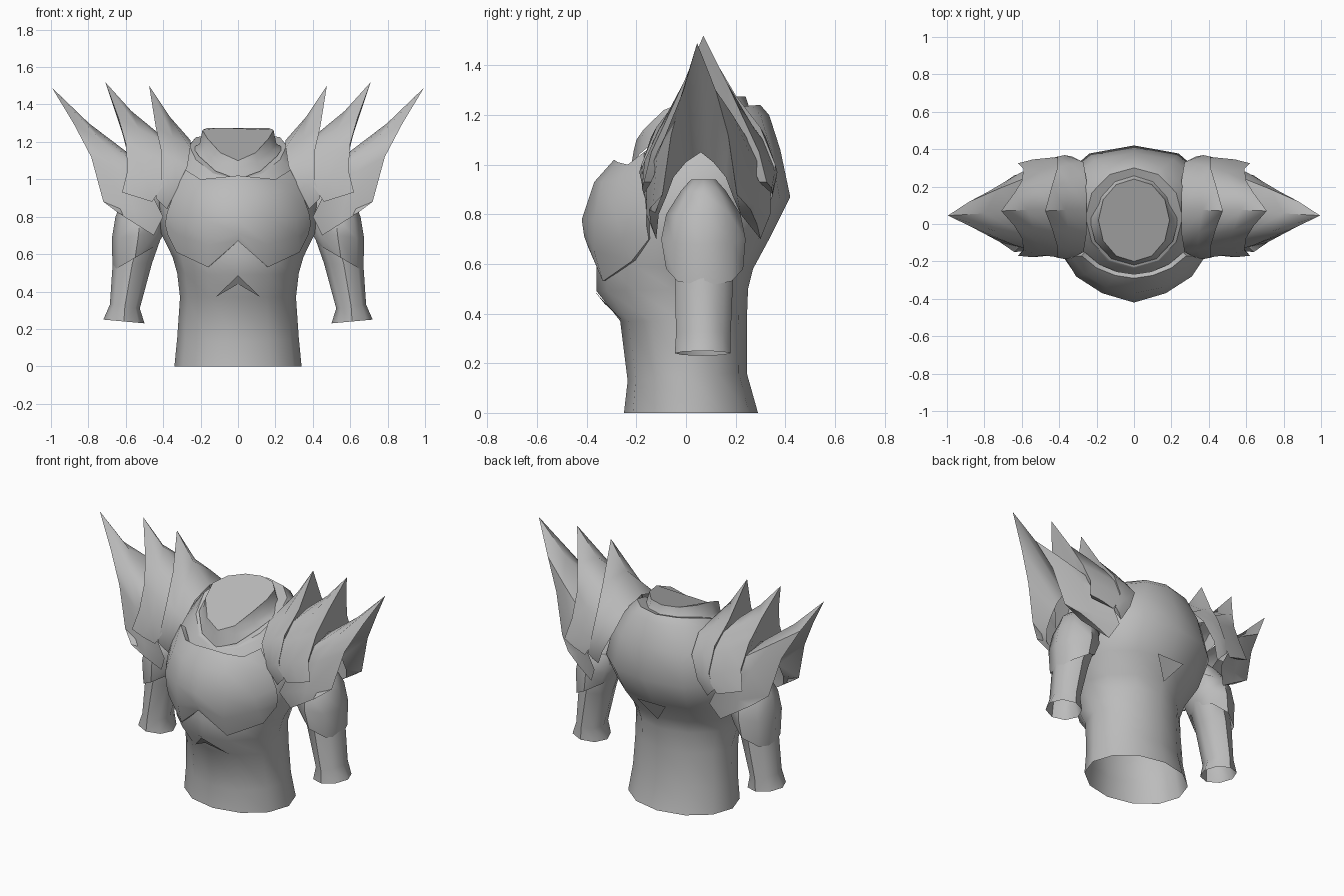
import bpy, math

if "Cube" in bpy.data.objects:
    bpy.data.objects.remove(bpy.data.objects["Cube"])

steel = bpy.data.materials.new("grey_steel")
steel.diffuse_color = (0.5, 0.5, 0.5, 1)
steel.use_nodes = True
steel.node_tree.nodes["Principled BSDF"].inputs["Base Color"].default_value = steel.diffuse_color


def make(name, verts, faces, thickness=0, mirror=False, angle=45):
    me = bpy.data.meshes.new(name)
    me.from_pydata(verts, [], faces)
    me.materials.append(steel)
    ob = bpy.data.objects.new(name, me)
    bpy.context.collection.objects.link(ob)
    bpy.ops.object.select_all(action='DESELECT')
    ob.select_set(True)
    bpy.context.view_layer.objects.active = ob
    if thickness:
        m = ob.modifiers.new("thickness", 'SOLIDIFY')
        m.thickness, m.offset = thickness, -1
        bpy.ops.object.modifier_apply(modifier=m.name)
    if mirror:
        m = ob.modifiers.new("mirror", 'MIRROR')
        m.use_clip = m.use_mirror_merge = False
        bpy.ops.object.modifier_apply(modifier=m.name)
    bpy.ops.object.shade_smooth_by_angle(angle=math.radians(angle))
    return ob


def grid(name, rows, closed=False, cap=False, ends=False, **kw):
    """Skin a list of equally long point rows."""
    n = len(rows[0])
    verts = [p for r in rows for p in r]
    faces = []
    for r in range(len(rows) - 1):
        for c in range(n if closed else n - 1):
            d = (c + 1) % n
            faces.append((r * n + c, (r + 1) * n + c, (r + 1) * n + d, r * n + d))
    if cap:
        faces.append(tuple(range(n)))
    if ends:
        first = [r * n for r in range(len(rows))]
        faces.append(tuple(reversed(first)))
        faces.append(tuple(i + n - 1 for i in first))
    return make(name, verts, faces, **kw)


def ring(x0, x1, y0, y1, za, zb, n, power=0, box=1):
    """Oval ring whose height runs from za (front or outer) to zb.
    A box value under 1 squares off the back half."""
    pts = []
    for i in range(n):
        a = 2 * math.pi * i / n - math.pi / 2
        s, c = math.sin(a), math.cos(a)
        t = ((1 - s) / 2) ** power if power else (1 + c) / 2
        if s > 0.01:
            s, c = s ** box, math.copysign(abs(c) ** box, c)
        pts.append(((x0 + x1) / 2 + (x1 - x0) / 2 * c,
                    (y0 + y1) / 2 + (y1 - y0) / 2 * s, zb + (za - zb) * t))
    return pts


def body(rings, n=12, power=2):
    return [ring(-rx, rx, yf, yb, zf, zb, n, power, *box)
            for zf, zb, rx, yf, yb, *box in rings]


# Torso: front height, back height, half width, front y, back y, squareness
grid("torso", body([
    (1.00, 1.24, .26, -.23, .30), (1.00, 1.20, .29, -.235, .335, .9),
    (.98, 1.06, .38, -.25, .38, .85), (.87, .87, .43, -.33, .42, .85),
    (.73, .70, .41, -.36, .335, .9), (.60, .58, .35, -.36, .27),
    (.49, .50, .325, -.36, .25), (.37, .37, .31, -.265, .245),
    (.13, .16, .325, -.235, .245), (0, 0, .34, -.25, .29)]), closed=True)

# Collar with sloping closed top, and the ledge around it
grid("collar", body([
    (1.10, 1.275, .19, -.20, .24), (1.06, 1.20, .205, -.21, .265),
    (1.00, 1.18, .24, -.22, .29)], 12, 4), closed=True, cap=True)
grid("collar_ledge", body([
    (1.01, 1.22, .20, -.20, .25), (1.00, 1.24, .26, -.23, .30)]), closed=True)

# Chest plate, centre to side, top to bottom
half = [
    [(0, -.29, 1.02), (.10, -.275, 1.01), (.20, -.235, 1.0), (.28, -.17, 1.05)],
    [(0, -.37, .93), (.15, -.34, .93), (.26, -.27, .94), (.34, -.17, .93)],
    [(0, -.42, .78), (.17, -.37, .78), (.31, -.28, .79), (.38, -.16, .82)],
    [(0, -.41, .71), (.16, -.37, .65), (.32, -.26, .70), (.39, -.16, .76)],
    [(0, -.395, .67), (.16, -.335, .53), (.33, -.22, .61), (.375, -.15, .70)],
]
grid("chest_plate", [[(-x, y, z) for x, y, z in r[:0:-1]] + r for r in half],
     thickness=.03)

# Belly chevron and the angular facet on the back
make("belly_chevron",
     [(0, -.366, .487), (-.12, -.254, .37), (.12, -.254, .37), (0, -.328, .44)],
     [(0, 1, 3), (0, 3, 2)], angle=20)
make("back_facet", [(.1, .345, .70), (-.1, .345, .70), (0, .28, .57)], [(0, 2, 1)])


# Sleeves and upper arm guards: outer and inner height, x range, y range
def limb(rings, n=8):
    return [ring(x0, x1, y0, y1, zo, zi, n) for zo, zi, x0, x1, y0, y1 in rings]


grid("sleeve", limb([
    (.80, .84, .36, .60, -.04, .19), (.72, .72, .40, .63, -.05, .20),
    (.55, .55, .46, .67, -.045, .19), (.33, .31, .525, .685, -.04, .18),
    (.25, .23, .50, .72, -.045, .18)]), closed=True, mirror=True, angle=50)
grid("arm_guard", limb([
    (.94, .94, .42, .56, .02, .12), (.89, .90, .40, .62, -.02, .16),
    (.80, .80, .39, .655, -.08, .22), (.68, .72, .39, .675, -.10, .24),
    (.51, .65, .43, .67, -.08, .23)]), closed=True, cap=True, mirror=True, angle=50)


# Shoulder blades: front half edges from lowest corner up to the ridge,
# as inner edge, outer edge and the underside line the spike folds back to;
# each edge is reflected to the back about its own depth
def blade(name, inner, outer, under, depth):
    a, b, c = [e + [(x, d - y, z) for x, y, z in e[-2::-1]]
               for e, d in zip((inner, outer, under), (.18, depth, depth))]
    mid = [tuple((u + v) / 2 for u, v in zip(p, q)) for p, q in zip(a, b)]
    mid = [(x, y + (y - .08) * .03, z - (.02 if i == 4 else 0))
           for i, (x, y, z) in enumerate(mid)]
    grid(name, [a, mid, b, c], ends=True, mirror=True, angle=60)


blade("inner_shoulder_blade",
      [(.38, -.15, .84), (.33, -.18, .94), (.27, -.15, 1.07), (.255, -.06, 1.17),
       (.255, .08, 1.21)],
      [(.44, -.17, .90), (.41, -.18, 1.0), (.41, -.12, 1.15), (.44, -.02, 1.28),
       (.475, .07, 1.50)],
      [(.42, -.13, .90), (.40, -.14, 1.0), (.39, -.09, 1.10), (.40, -.02, 1.17),
       (.40, .08, 1.21)], .18)
blade("middle_shoulder_blade",
      [(.46, -.17, .88), (.39, -.18, .98), (.40, -.13, 1.10), (.42, -.05, 1.21),
       (.43, .08, 1.25)],
      [(.62, -.17, .93), (.59, -.14, 1.05), (.60, -.075, 1.19), (.64, -.01, 1.33),
       (.71, .07, 1.52)],
      [(.58, -.14, .93), (.57, -.11, 1.0), (.57, -.07, 1.06), (.57, -.02, 1.10),
       (.58, .08, 1.14)], .155)
blade("outer_shoulder_blade",
      [(.45, -.12, .70), (.40, -.16, .80), (.48, -.16, .96), (.57, -.07, 1.10),
       (.60, .07, 1.15)],
      [(.64, -.15, .82), (.72, -.095, .88), (.785, -.06, 1.12), (.88, -.01, 1.30),
       (.995, .045, 1.49)],
      [(.60, -.11, .80), (.62, -.08, .87), (.61, -.05, .95), (.61, .0, 1.01),
       (.61, .06, 1.05)], .11)
